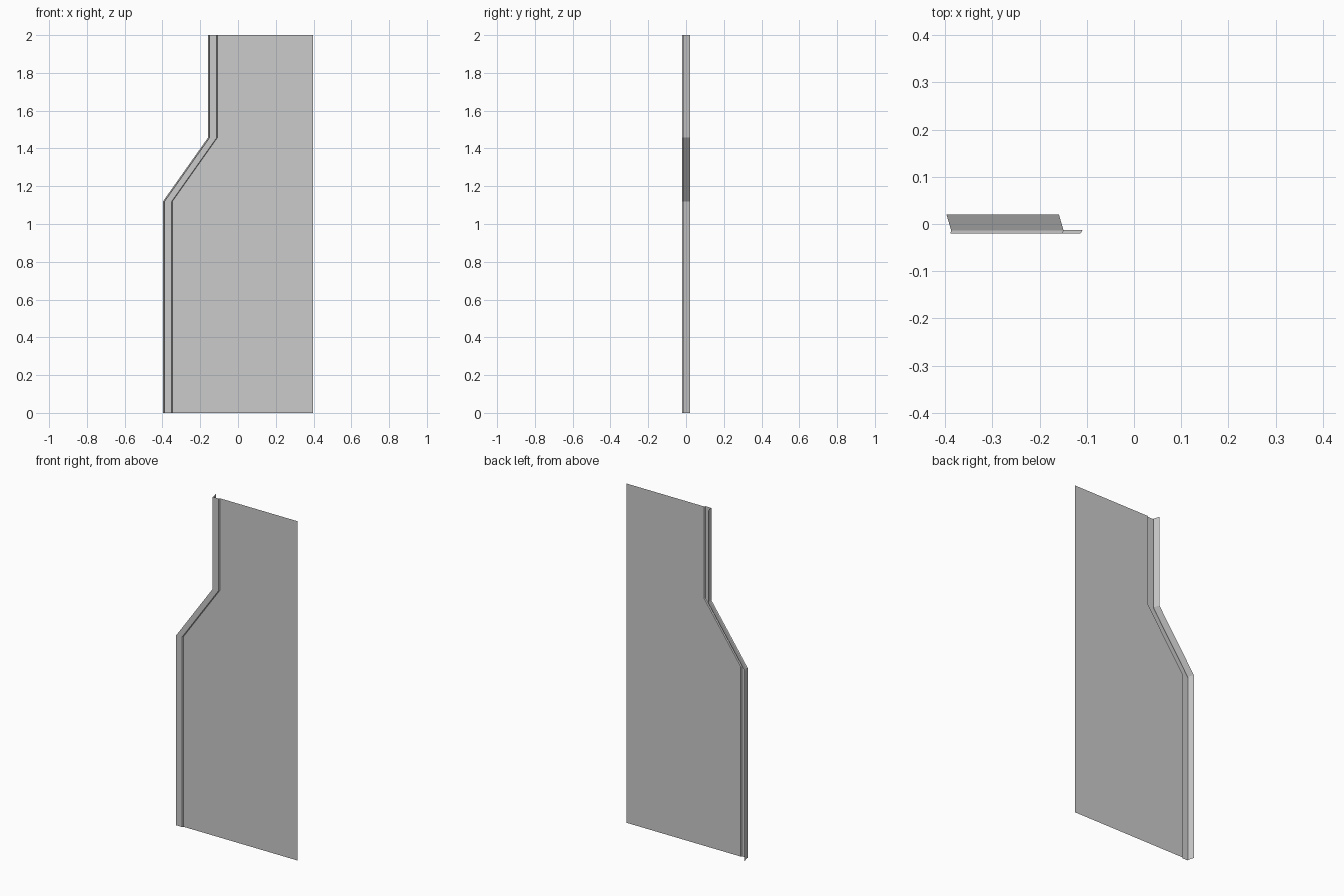
import bpy
import bmesh

cube = bpy.data.objects.get("Cube")
if cube:
    bpy.data.objects.remove(cube, do_unlink=True)

grey = bpy.data.materials.new("plain_grey")
grey.use_nodes = True
colour = (0.6, 0.6, 0.6, 1)
grey.diffuse_color = colour
grey.node_tree.nodes["Principled BSDF"].inputs["Base Color"].default_value = colour

# Path of the shaped edge: (sideways shift, height)
PATH = [(0, 0), (0, 1.12), (0.238, 1.457), (0.238, 2)]
# Cross-section of the folded edge, from back flange to panel: (x, y)
FOLD = [(-0.397, 0.02), (-0.387, -0.014), (-0.389, -0.02),
        (-0.351, -0.02), (-0.347, -0.013)]
RIGHT_X = 0.397


def sheet(name, columns):
    """Join neighbouring columns of points with flat faces."""
    bm = bmesh.new()
    grid = [[bm.verts.new(p) for p in col] for col in columns]
    for a, b in zip(grid, grid[1:]):
        for i in range(len(a) - 1):
            bm.faces.new((a[i], b[i], b[i + 1], a[i + 1]))
    mesh = bpy.data.meshes.new(name)
    bm.to_mesh(mesh)
    bm.free()
    mesh.materials.append(grey)
    obj = bpy.data.objects.new(name, mesh)
    bpy.context.collection.objects.link(obj)
    return obj


# Folded edge: flange, raised strip and step down to the panel
sheet("folded_edge", [[(x + s, y, z) for s, z in PATH] for x, y in FOLD])

# Flat main panel between the fold and the straight side
inner_x, panel_y = FOLD[-1]
sheet("main_panel", [
    [(inner_x + s, panel_y, z) for s, z in PATH],
    [(RIGHT_X, panel_y, z) for s, z in PATH],
])
